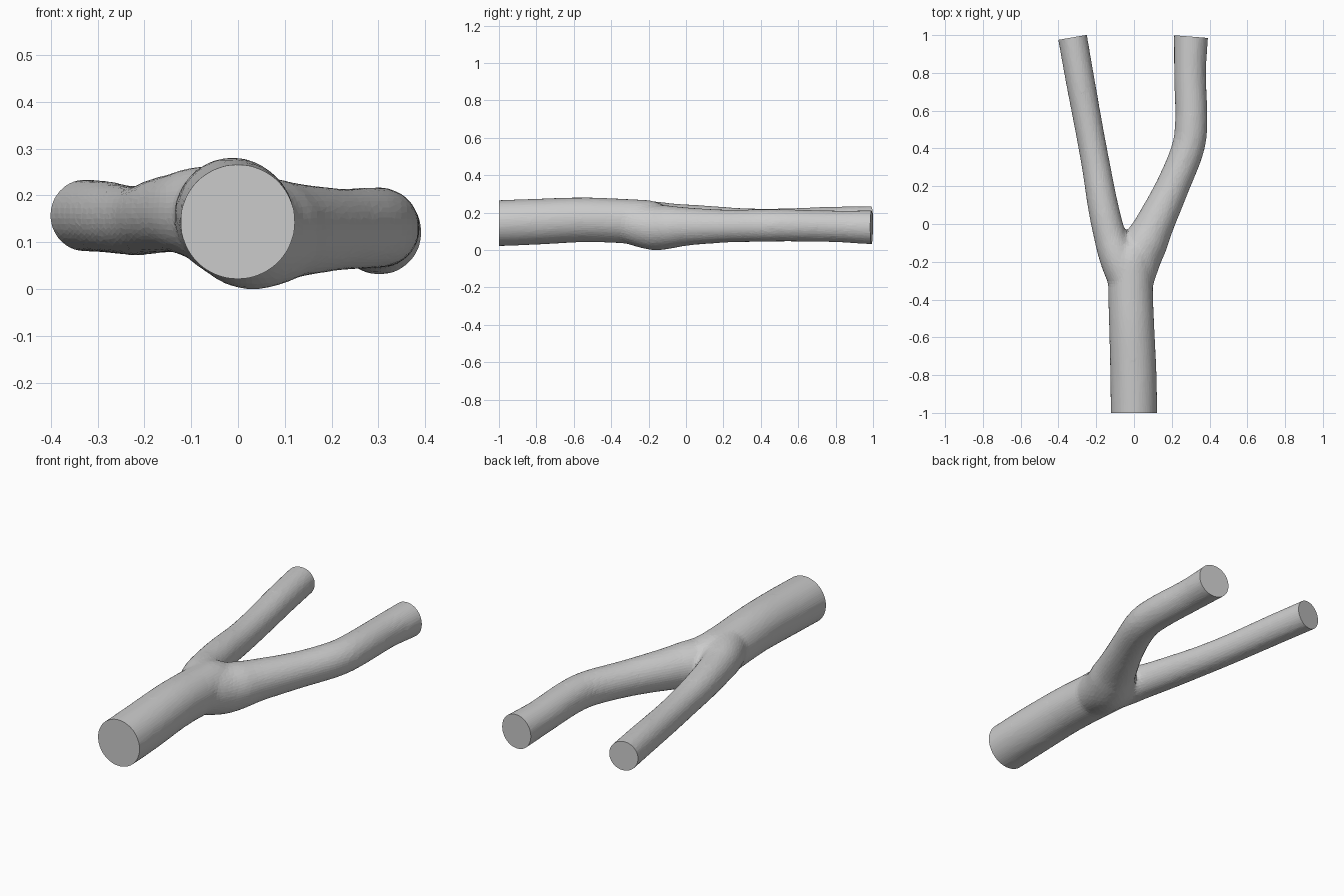
import bpy, bmesh, math
from mathutils import Vector

if "Cube" in bpy.data.objects:
    bpy.data.objects.remove(bpy.data.objects["Cube"])

SIDES, STEPS = 32, 8


def spline(pts):
    """Catmull-Rom samples through (x, y, z, radius) points."""
    p = [Vector(q) for q in pts]
    p = [2 * p[0] - p[1]] + p + [2 * p[-1] - p[-2]]
    out = []
    for a, b, c, d in zip(p, p[1:], p[2:], p[3:]):
        for i in range(STEPS):
            t = i / STEPS
            out.append(0.5 * (2 * b + (c - a) * t + (2 * a - 5 * b + 4 * c - d) * t**2
                              + (3 * b - a - 3 * c + d) * t**3))
    return out + [p[-2]]


def tube(bm, pts):
    """Sweep a circle along the path and close both ends."""
    s = spline(pts)
    rings = []
    for i, q in enumerate(s):
        tan = (s[min(i + 1, len(s) - 1)].xyz - s[max(i - 1, 0)].xyz).normalized()
        u = tan.cross(Vector((0, 0, 1))).normalized()
        v = u.cross(tan)
        rings.append([bm.verts.new(q.xyz + q.w * (math.cos(a) * u + math.sin(a) * v))
                      for a in (2 * math.pi * k / SIDES for k in range(SIDES))])
    for r0, r1 in zip(rings, rings[1:]):
        for k in range(SIDES):
            n = (k + 1) % SIDES
            bm.faces.new((r0[k], r0[n], r1[n], r1[k]))
    bm.faces.new(rings[0])
    bm.faces.new(rings[-1])


# Trunk, right branch and left branch, each running past its final cut
trunk = [(0.0, -1.06, .141, .123), (-.003, -.8, .151, .123), (-.012, -.55, .161, .120),
         (-.018, -.35, .155, .119), (-.015, -.2, .145, .120), (-.01, -.12, .14, .100)]
right = [(-.015, -.32, .150, .112), (.022, -.18, .122, .122), (.066, -.09, .122, .116),
         (.11, 0, .125, .103), (.205, .2, .127, .089), (.285, .4, .130, .087),
         (.303, .55, .131, .086), (.297, .8, .126, .085), (.302, .99, .121, .091),
         (.306, 1.06, .120, .092)]
left = [(-.03, -.30, .160, .105), (-.085, -.18, .163, .098), (-.128, -.06, .162, .086),
        (-.165, .1, .157, .081), (-.2, .3, .148, .076), (-.237, .5, .147, .075),
        (-.285, .76, .154, .077), (-.325, .988, .157, .078), (-.337, 1.06, .157, .078)]
bm = bmesh.new()
for path in (trunk, right, left):
    tube(bm, path)
bmesh.ops.recalc_face_normals(bm, faces=bm.faces)
mesh = bpy.data.meshes.new("branching_vessel")
bm.to_mesh(mesh)
bm.free()
vessel = bpy.data.objects.new("branching_vessel", mesh)
bpy.context.collection.objects.link(vessel)

# Fuse the tubes, soften the fork, then reduce to visible facets
m = vessel.modifiers.new("fuse", 'REMESH')
m.mode, m.voxel_size = 'VOXEL', 0.012
m = vessel.modifiers.new("soften", 'SMOOTH')
m.factor, m.iterations = 0.5, 12
m = vessel.modifiers.new("facets", 'DECIMATE')
m.ratio = 0.2
dg = bpy.context.evaluated_depsgraph_get()
fused = bpy.data.meshes.new_from_object(vessel.evaluated_get(dg))
vessel.modifiers.clear()

# Flat cut ends
bm = bmesh.new()
bm.from_mesh(fused)
for co, no in (((0, -1, 0), (0, -1, 0)),
               ((.302, .992, .12), (.08, 1, 0)),
               ((-.325, .988, .157), (-.17, .985, 0))):
    res = bmesh.ops.bisect_plane(bm, geom=bm.verts[:] + bm.edges[:] + bm.faces[:],
                                 plane_co=co, plane_no=no, clear_outer=True)
    rim = [e for e in res["geom_cut"] if isinstance(e, bmesh.types.BMEdge)]
    bmesh.ops.contextual_create(bm, geom=rim)
bmesh.ops.recalc_face_normals(bm, faces=bm.faces)

# Stand on the ground
low = min(v.co.z for v in bm.verts)
bmesh.ops.translate(bm, verts=bm.verts, vec=(0, 0, -low))
for f in bm.faces:
    f.smooth = False
bm.to_mesh(fused)
bm.free()
vessel.data = fused
fused.name = "branching_vessel"
